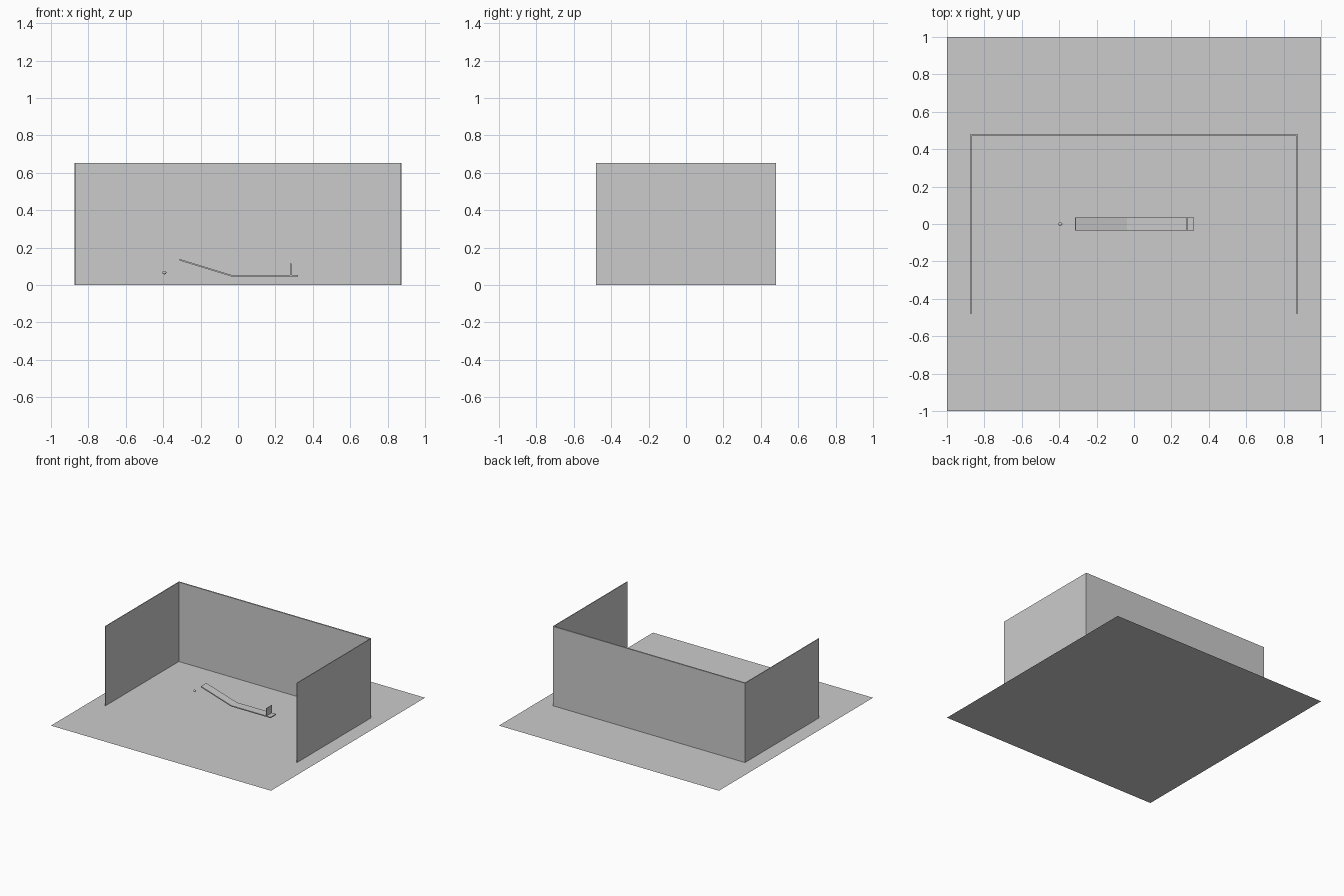
import bpy, math

if "Cube" in bpy.data.objects:
    bpy.data.objects.remove(bpy.data.objects["Cube"])

# One plain grey for the whole set
grey = bpy.data.materials.new("light_grey")
grey.diffuse_color = (0.6, 0.6, 0.6, 1)
grey.use_nodes = True
grey.node_tree.nodes["Principled BSDF"].inputs["Base Color"].default_value = grey.diffuse_color


def finish(name):
    ob = bpy.context.object
    ob.name = name
    ob.data.materials.append(grey)
    return ob


def box(name, centre, size, tilt=0.0):
    bpy.ops.mesh.primitive_cube_add(size=1, location=centre, rotation=(0, tilt, 0))
    ob = finish(name)
    ob.scale = size
    return ob


# Floor sheet
bpy.ops.mesh.primitive_plane_add(size=2)
finish("floor")

# Three walls, open at the front
WALL_H = 0.652
box("back_wall", (0, 0.477, WALL_H / 2), (1.746, 0.011, WALL_H))
for side, sx in (("left", -1), ("right", 1)):
    box(side + "_wall", (sx * 0.871, 0, WALL_H / 2), (0.006, 0.963, WALL_H))

# Track: sloping ramp running into a level runway
TRACK_W, TRACK_T = 0.07, 0.008
x0, z0, x1, z1 = -0.313, 0.135, -0.037, 0.05
box("ramp", ((x0 + x1) / 2, 0, (z0 + z1) / 2),
    (math.hypot(x1 - x0, z1 - z0), TRACK_W, TRACK_T), math.atan2(z0 - z1, x1 - x0))
box("runway", (0.141, 0, 0.05), (0.36, TRACK_W, TRACK_T))

# Upright stop plate near the end of the runway
box("stop_plate", (0.282, 0, 0.085), (0.006, TRACK_W, 0.062))

# Small ball behind the ramp
bpy.ops.mesh.primitive_uv_sphere_add(segments=24, ring_count=12, radius=0.01,
                                     location=(-0.394, 0, 0.066))
ball = finish("ball")
ball.scale = (1.1, 0.9, 0.9)
bpy.ops.object.shade_smooth_by_angle()
